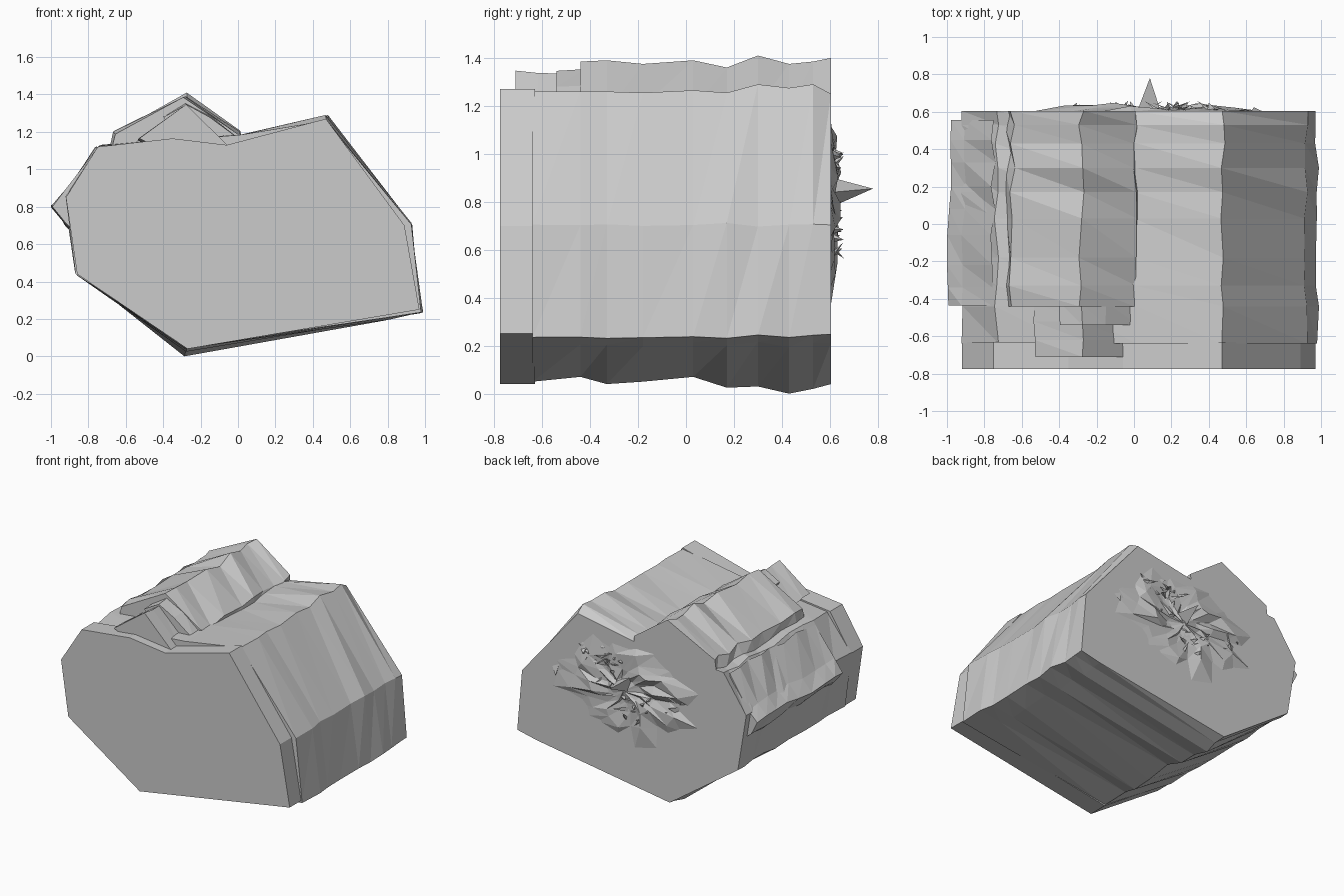
import bpy, random, math
from mathutils import Vector

if "Cube" in bpy.data.objects:
    bpy.data.objects.remove(bpy.data.objects["Cube"])

random.seed(7)


def mesh_object(name, verts, faces):
    me = bpy.data.meshes.new(name)
    me.from_pydata([tuple(v) for v in verts], [], faces)
    me.validate()
    ob = bpy.data.objects.new(name, me)
    bpy.context.collection.objects.link(ob)
    return ob


def loft(name, profile, ys, jitter=0.0, heights=None, end_jitter=True):
    """Extrude an x-z profile through the rings ys, with rugged edges."""
    n = len(profile)
    verts, faces = [], []
    for r, y in enumerate(ys):
        for k, (x, z) in enumerate(profile):
            dx = random.uniform(-jitter, jitter)
            dz = random.uniform(-jitter, jitter)
            if heights and k in heights:
                dz = heights[k][r] - z
            if r == 0 and not end_jitter:
                dx = dz = 0
            verts.append((x + dx, y, max(0, z + dz)))
    for r in range(len(ys) - 1):
        for k in range(n):
            a, b = r * n + k, r * n + (k + 1) % n
            # split each panel so the facets stay planar
            faces += [(a, b, b + n), (a, b + n, a + n)]
    faces.append(tuple(reversed(range(n))))
    faces.append(tuple(range((len(ys) - 1) * n, len(ys) * n)))
    return mesh_object(name, verts, faces)


# Smooth front slab
slab = [(-0.27, 0.04), (0.97, 0.25), (0.89, 0.70), (0.47, 1.27), (-0.06, 1.13),
        (-0.35, 1.165), (-0.75, 1.12), (-0.92, 0.85), (-0.86, 0.44)]
loft("front_slab", slab, [-0.775, -0.63])

# Main rugged body
ys = [-0.64, -0.44, -0.33, -0.18, 0.03, 0.17, 0.30, 0.43, 0.53, 0.605]
body = [(-0.28, 0.04), (0.80, 0.205), (0.98, 0.24), (0.92, 0.70), (0.475, 1.265),
        (0.01, 1.175), (-0.35, 1.16), (-0.735, 1.12), (-0.92, 0.85), (-0.86, 0.44)]
loft("rugged_body", body, ys, 0.012, {
    0: [0.05, 0.07, 0.04, 0.05, 0.07, 0.025, 0.03, 0.0, 0.02, 0.04],
    4: [1.26, 1.26, 1.26, 1.255, 1.265, 1.255, 1.29, 1.275, 1.29, 1.25]})

# Raised ridge on top
ridge = [(-0.30, 1.05), (0.01, 1.14), (0.01, 1.19), (-0.28, 1.39), (-0.65, 1.19), (-0.68, 1.09)]
loft("top_ridge", ridge, [-0.44] + ys[2:], 0.018, {
    3: [1.385, 1.39, 1.375, 1.39, 1.36, 1.41, 1.375, 1.385, 1.40]})

# Lower steps leading up to the ridge
loft("ridge_step", [(-0.28, 1.05), (-0.05, 1.12), (-0.27, 1.34), (-0.53, 1.16)],
     [-0.71, -0.62, -0.52, -0.42], 0.008)
loft("ridge_step_upper", [(-0.28, 1.05), (0.02, 1.15), (-0.15, 1.28), (-0.28, 1.35), (-0.4, 1.28)],
     [-0.54, -0.42], 0.005)

# Bulging ledge on the left side
loft("left_ledge", [(-0.80, 0.60), (-0.75, 1.11), (-0.91, 0.885), (-0.985, 0.81), (-0.915, 0.71)],
     [-0.435, -0.34, -0.22, -0.06, 0.08, 0.2, 0.33, 0.45, 0.555], 0.015)

# Crumpled back face: concentric irregular rings with folds
cx, cz, n = 0.08, 0.78, 22
verts = [(cx, 0.625, cz)]
faces = []
for r, (rad, lift) in enumerate([(0.10, 0.03), (0.2, 0.05), (0.32, 0.035), (0.45, 0.0)]):
    for k in range(n):
        a = 2 * math.pi * (k + random.uniform(-0.3, 0.3)) / n
        q = rad * random.uniform(0.85, 1.15)
        verts.append((cx + 1.3 * q * math.cos(a), 0.6 + random.uniform(0, lift),
                      cz + 0.85 * q * math.sin(a)))
        i, j = 1 + r * n + k, 1 + r * n + (k + 1) % n
        faces += [(0, j, i)] if r == 0 else [(i - n, j - n, j), (i - n, j, i)]
mesh_object("crumpled_back", verts, faces)


# Splinters and the single long spike on the back
def splinter(verts, faces, base, tip, w):
    i = len(verts)
    verts += [base + Vector((w, 0, 0)), base + Vector((-w, 0, w)),
              base + Vector((-w / 2, 0, -w)), tip]
    faces += [(i, i + 1, i + 3), (i + 1, i + 2, i + 3), (i + 2, i, i + 3)]


verts, faces = [], []
for cx, cz, count in [(0.2, 0.95, 14), (0.0, 0.62, 14), (-0.25, 0.75, 8), (0.45, 1.0, 8)]:
    for _ in range(count):
        b = Vector((cx + random.gauss(0, 0.1), 0.6, cz + random.gauss(0, 0.07)))
        t = b + Vector((random.gauss(0, 0.08), random.uniform(0.015, 0.06), random.gauss(0, 0.04)))
        splinter(verts, faces, b, t, random.uniform(0.015, 0.035))
splinter(verts, faces, Vector((0.08, 0.61, 0.84)), Vector((0.085, 0.78, 0.855)), 0.06)
mesh_object("back_splinters", verts, faces)
